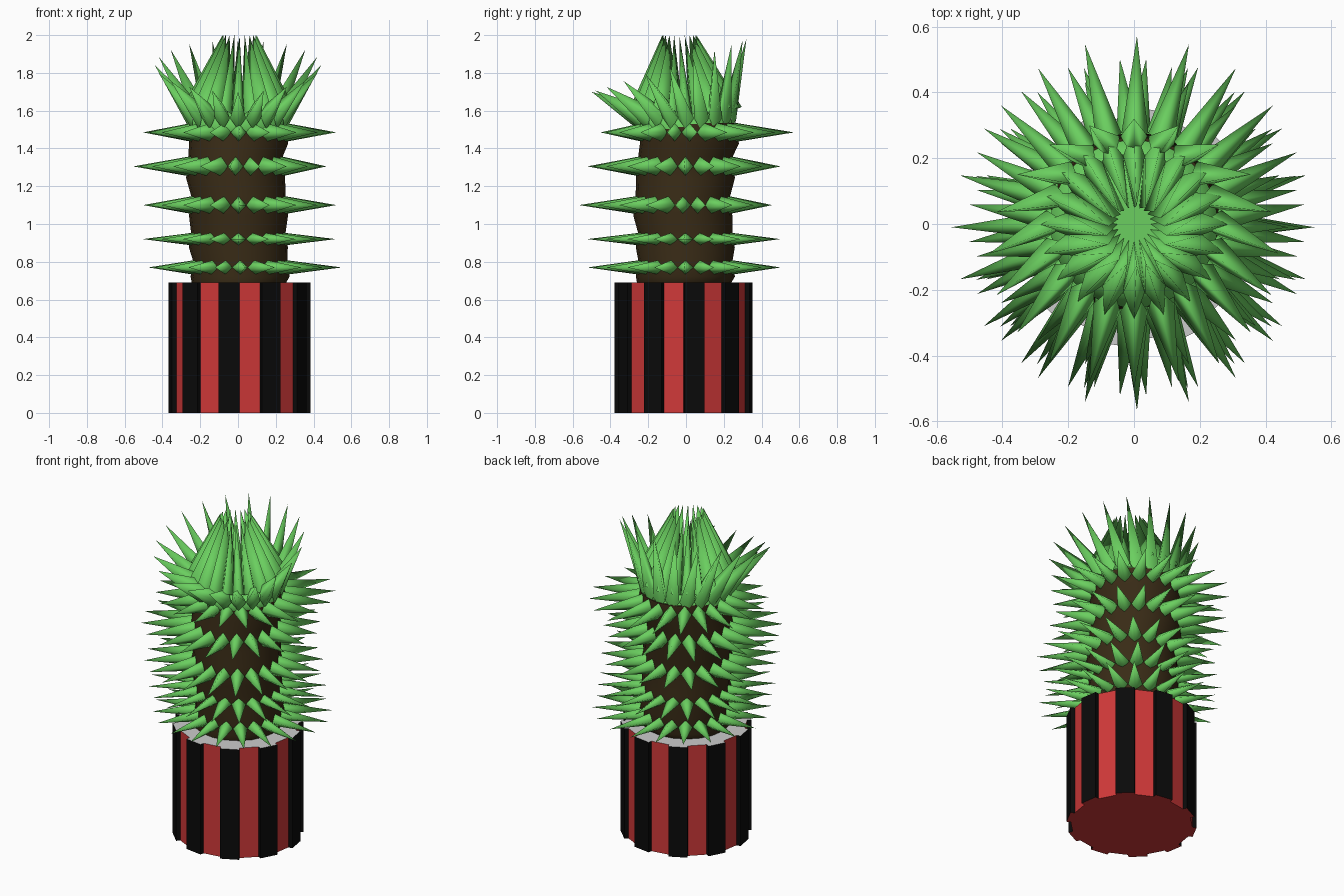
import bpy
import bmesh
from math import sin, cos, radians

if "Cube" in bpy.data.objects:
    bpy.data.objects.remove(bpy.data.objects["Cube"])


def material(name, r, g, b):
    m = bpy.data.materials.new(name)
    m.diffuse_color = (r, g, b, 1)
    m.use_nodes = True
    m.node_tree.nodes["Principled BSDF"].inputs["Base Color"].default_value = m.diffuse_color
    return m


RED = material("red", 0.62, 0.04, 0.04)
BLACK = material("black", 0.003, 0.003, 0.003)
GREEN = material("green", 0.145, 0.62, 0.115)
BROWN = material("brown", 0.04, 0.024, 0.008)


def build(name, verts, faces, mats=(), indices=None):
    me = bpy.data.meshes.new(name)
    me.from_pydata(verts, [], faces)
    for m in mats:
        me.materials.append(m)
    if indices:
        me.polygons.foreach_set("material_index", indices)
    ob = bpy.data.objects.new(name, me)
    bpy.context.collection.objects.link(ob)
    return ob


def polar(r, deg, z, c=(0, 0)):
    # angle runs from the front (-y) towards +x
    a = radians(deg)
    return (c[0] + r * sin(a), c[1] - r * cos(a), z)


# Pot: 20-sided, every second face pushed outwards as a black stripe
H, R, D = 0.69, 0.35, 0.025
outline, colours = [], []
for k in range(10):
    a0 = -18 + 36 * k
    a1, mid = a0 + 18, a0 + 9
    p0, p1 = polar(R, a0, 0), polar(R, a1, 0)
    outline += [p0, polar(D, mid, 0, p0), polar(D, mid, 0, p1), p1]
    colours += [1, 1, 1, 0]
outline = [(x + 0.008, y * 0.975 - 0.012, z) for x, y, z in outline]
n = len(outline)
top = [(x, y, H) for x, y, z in outline]
sides = [(i, (i + 1) % n, n + (i + 1) % n, n + i) for i in range(n)]
build("pot", outline + top, sides + [tuple(reversed(range(n)))],
      [RED, BLACK], colours + [0])
build("pot_top", top, [tuple(range(n))])


def loft(name, rings, mat, seg=20):
    # rings: (radius, z, centre)
    verts = [polar(r, 360 / seg * i, z, c) for r, z, c in rings for i in range(seg)]
    faces = [(j * seg + i, j * seg + (i + 1) % seg,
              (j + 1) * seg + (i + 1) % seg, (j + 1) * seg + i)
             for j in range(len(rings) - 1) for i in range(seg)]
    last = (len(rings) - 1) * seg
    faces.append(tuple(range(last, last + seg)))
    ob = build(name, verts, faces, [mat])
    ob.data.polygons.foreach_set("use_smooth", [True] * (len(faces) - 1) + [False])
    return ob


# Spike rings: (z, half height, centre)
RINGS = [(0.77, 0.038, (0.037, -0.01)), (0.92, 0.033, (0.006, -0.012)),
         (1.10, 0.047, (0.009, -0.055)), (1.305, 0.052, (-0.043, -0.01)),
         (1.485, 0.05, (0.009, 0.06))]


def sway(c):
    return (c[0] * 0.3, c[1] * 0.3)


# Stem: trunk that widens a little at each spike ring
profile = [(0.25, H, (0.005, -0.01))]
for i, (z, h, c) in enumerate(RINGS):
    profile += [(0.262, z - h - 0.01, sway(c)), (0.25, z + h, sway(c))]
loft("stem", profile, BROWN)


def spikes(name, base, tip):
    # base(a) gives four corners in order right, top, left, bottom
    verts, faces = [], []
    for k in range(20):
        a, o = 18 * k, len(verts)
        verts += base(a) + [tip(a)]
        faces += [(o + i, o + (i + 1) % 4, o + 4) for i in range(4)]
    ob = build(name, verts, faces, [GREEN])
    bm = bmesh.new()
    bm.from_mesh(ob.data)
    for f in bm.faces:
        f.smooth = True
    bm.to_mesh(ob.data)
    bm.free()


for i, (z, h, c) in enumerate(RINGS):
    b = sway(c)
    spikes("spike_ring_%d" % (i + 1),
           lambda a: [polar(0.262, a + 9, z, b), polar(0.247, a, z + h, b),
                      polar(0.262, a - 9, z, b), polar(0.247, a, z - h, b)],
           lambda a: polar(0.512, a, z, c))

# Crown base: green cap on top of the stem
loft("crown_base", [(0.25, 1.485, (0, 0.015)), (0.257, 1.54, (0, 0)),
                    (0.20, 1.58, (0, 0)), (0.10, 1.60, (0, 0))], GREEN)

# Outer crown: flaring spikes, the tip ring tilted up at the back
spikes("crown_outer",
       lambda a: [polar(0.27, a + 9, 1.56), polar(0.20, a, 1.61),
                  polar(0.27, a - 9, 1.56), polar(0.255, a, 1.50)],
       lambda a: (0.44 * sin(radians(a)), -0.09 - 0.41 * cos(radians(a)),
                  1.84 - 0.14 * cos(radians(a))))

# Inner crown: deep radial blades rising to a tight tip ring
spikes("crown_inner",
       lambda a: [polar(0.21, a + 9, 1.58), polar(0.05, a, 1.59),
                  polar(0.21, a - 9, 1.58), polar(0.295, a, 1.62)],
       lambda a: polar(0.09, a, 2.0, (0.008, -0.035)))
